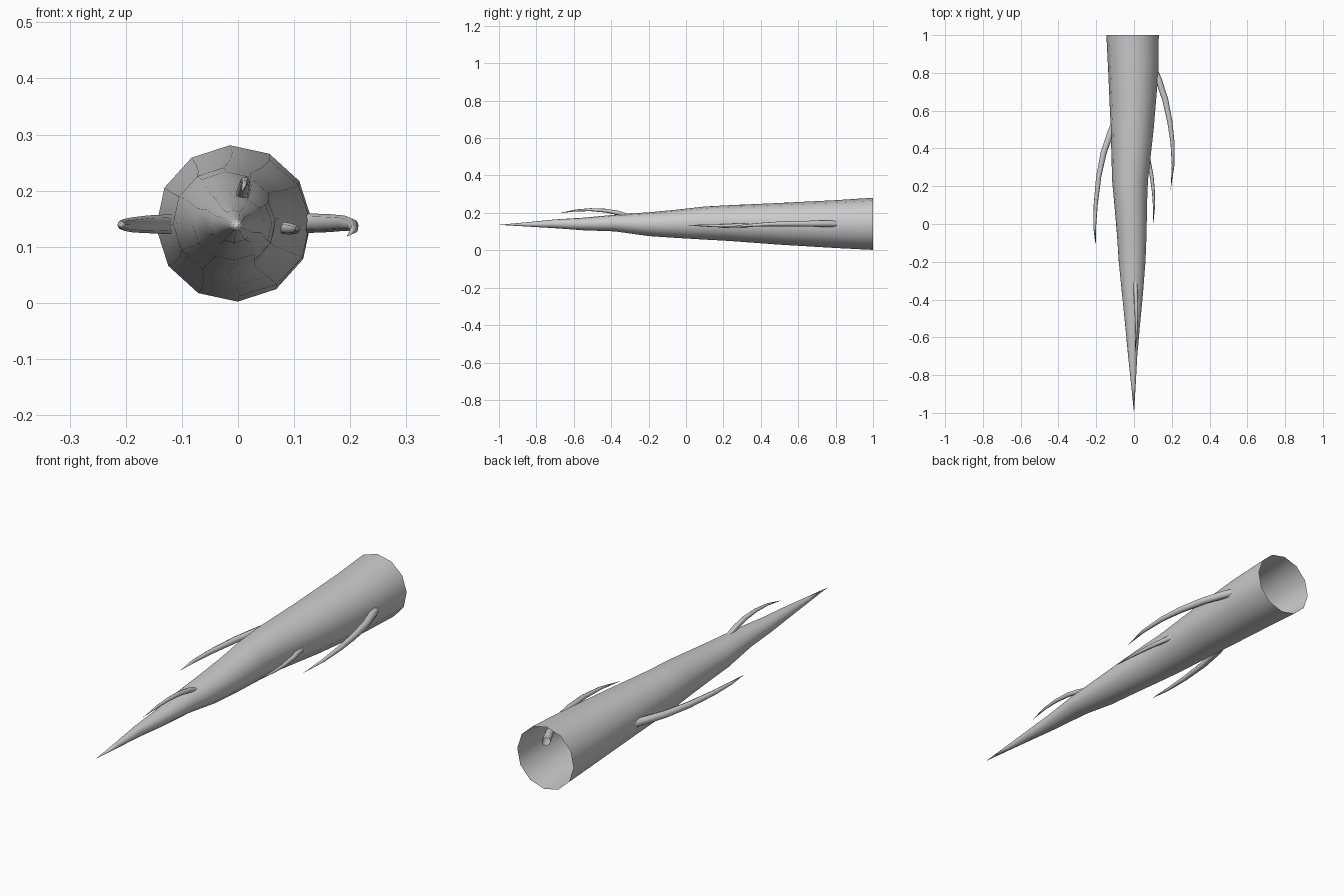
import bpy, bmesh, math
from mathutils import Vector

if "Cube" in bpy.data.objects:
    bpy.data.objects.remove(bpy.data.objects["Cube"])


def loft(name, rings, tip, smooth_angle):
    """Skin a list of point rings, leave the first end open and close onto the tip."""
    bm = bmesh.new()
    loops = [[bm.verts.new(p) for p in ring] for ring in rings]
    n = len(loops[0])
    for a, b in zip(loops, loops[1:]):
        for i in range(n):
            j = (i + 1) % n
            bm.faces.new((a[i], a[j], b[j], b[i]))
    end = bm.verts.new(tip)
    for i in range(n):
        bm.faces.new((loops[-1][i], loops[-1][(i + 1) % n], end))
    bmesh.ops.recalc_face_normals(bm, faces=bm.faces)
    mesh = bpy.data.meshes.new(name)
    bm.to_mesh(mesh)
    bm.free()
    obj = bpy.data.objects.new(name, mesh)
    bpy.context.collection.objects.link(obj)
    bpy.ops.object.select_all(action='DESELECT')
    bpy.context.view_layer.objects.active = obj
    obj.select_set(True)
    bpy.ops.object.shade_smooth_by_angle(angle=math.radians(smooth_angle))
    return obj


def section(y, x0, x1, z0, z1, sides=12):
    """Upright oval ring filling the given x and z limits."""
    ring = []
    for i in range(sides):
        a = math.tau * i / sides + 0.05
        ring.append(Vector(((x0 + x1) / 2 + (x1 - x0) / 2 * math.cos(a) * 1.01, y,
                            (z0 + z1) / 2 + (z1 - z0) / 2 * math.sin(a))))
    return ring


def rootlet(name, points, radius, sides=8):
    """Curved shoot, thinning to a point along the path."""
    pts = [Vector(p) for p in points]
    rings = []
    for k, p in enumerate(pts[:-1]):
        tangent = (pts[k + 1] - pts[max(k - 1, 0)]).normalized()
        u = tangent.cross(Vector((0, 0, 1))).normalized()
        v = u.cross(tangent)
        r = radius * (1 - (k / (len(pts) - 1)) ** 1.8 * 0.85)
        rings.append([p + r * (u * math.cos(math.tau * i / sides) + v * math.sin(math.tau * i / sides))
                      for i in range(sides)])
    return loft(name, rings, pts[-1], 60)


# Main tapering root: y, x limits, z limits
profile = [
    (1.00, -0.145, 0.130, 0.002, 0.281),
    (0.80, -0.135, 0.128, 0.012, 0.268),
    (0.50, -0.122, 0.103, 0.030, 0.253),
    (0.23, -0.115, 0.073, 0.050, 0.241),
    (0.10, -0.103, 0.068, 0.057, 0.234),
    (-0.05, -0.090, 0.066, 0.066, 0.217),
    (-0.20, -0.080, 0.060, 0.076, 0.203),
    (-0.38, -0.062, 0.046, 0.101, 0.190),
    (-0.55, -0.045, 0.030, 0.107, 0.174),
    (-0.70, -0.031, 0.017, 0.118, 0.165),
    (-0.85, -0.015, 0.009, 0.127, 0.150),
]
loft("main_root", [section(*row) for row in profile], (0, -1, 0.136), 60)

# Side shoots
rootlet("left_rootlet", [(-0.085, 0.58, 0.140), (-0.125, 0.48, 0.140), (-0.160, 0.38, 0.140),
                         (-0.187, 0.25, 0.139), (-0.203, 0.10, 0.139), (-0.208, -0.02, 0.139),
                         (-0.203, -0.12, 0.137)], 0.018)
rootlet("right_rootlet", [(0.080, 0.87, 0.141), (0.128, 0.77, 0.142), (0.165, 0.66, 0.142),
                          (0.190, 0.54, 0.142), (0.204, 0.43, 0.139), (0.207, 0.31, 0.131),
                          (0.194, 0.18, 0.118)], 0.018)
rootlet("small_rootlet", [(0.050, 0.42, 0.134), (0.078, 0.33, 0.134), (0.094, 0.25, 0.132),
                          (0.103, 0.17, 0.131), (0.106, 0.09, 0.132), (0.102, 0.00, 0.135)], 0.012)
rootlet("upper_rootlet", [(0.005, -0.28, 0.172), (0.009, -0.36, 0.199), (0.012, -0.43, 0.212),
                          (0.013, -0.51, 0.217), (0.012, -0.59, 0.213), (0.006, -0.68, 0.198)], 0.012)
